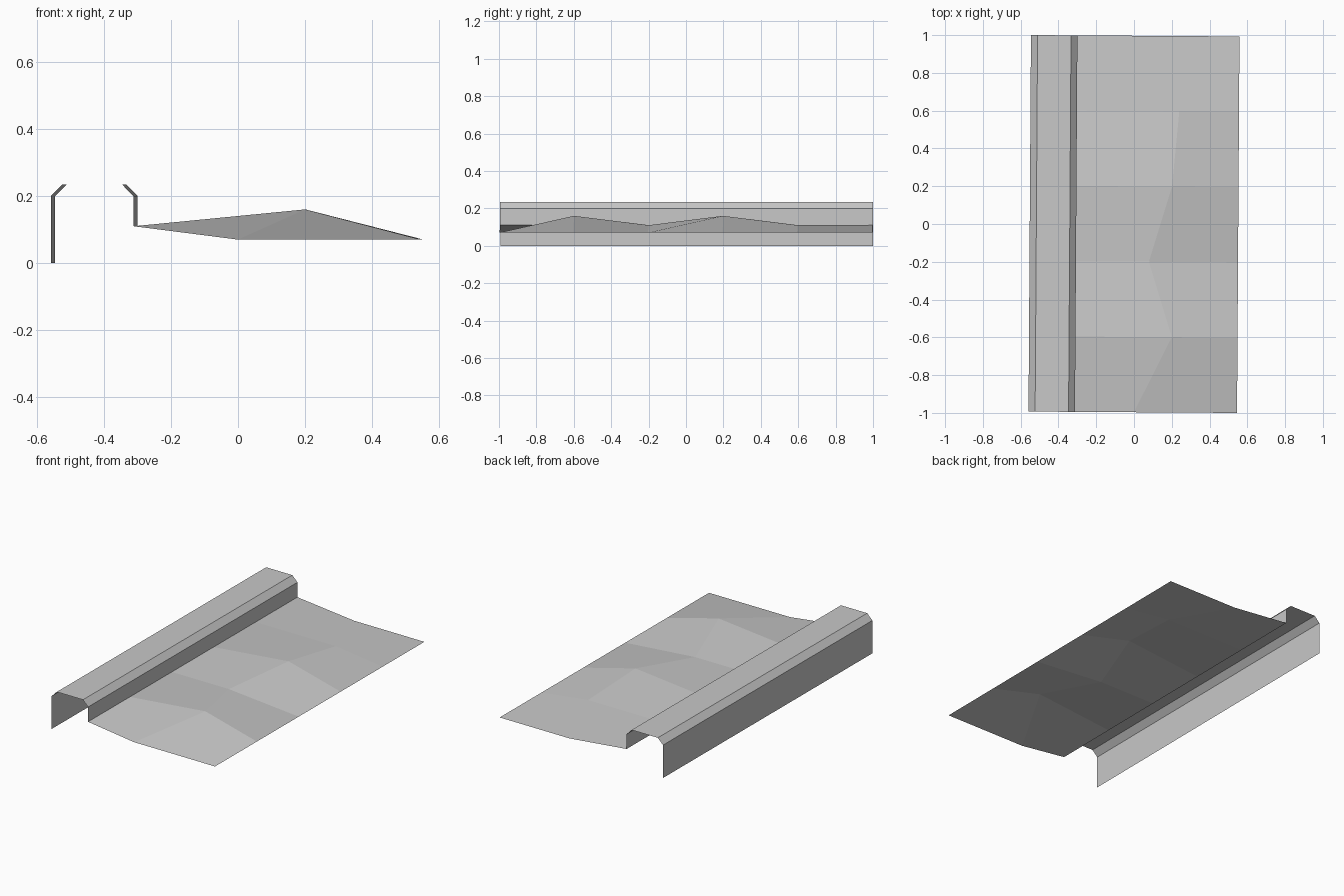
import bpy
import bmesh

cube = bpy.data.objects.get("Cube")
if cube:
    bpy.data.objects.remove(cube, do_unlink=True)

grey = bpy.data.materials.new("plain_grey")
grey.use_nodes = True
colour = (0.58, 0.58, 0.58, 1)
grey.diffuse_color = colour
grey.node_tree.nodes["Principled BSDF"].inputs["Base Color"].default_value = colour

TURN = 0.0065                      # slight turn about the vertical
HALF = 0.9965
STATIONS = [HALF * t for t in (-1, -0.6, -0.2, 0.2, 0.6, 1)]


def turned(x, y, z):
    return (x + TURN * y, y - TURN * x, z)


def strip(bm, left, right):
    """Quads facing up between two rows of vertices running along y."""
    for i in range(len(left) - 1):
        bm.faces.new((right[i], right[i + 1], left[i + 1], left[i]))


def finish(bm, name):
    mesh = bpy.data.meshes.new(name)
    bm.to_mesh(mesh)
    bm.free()
    mesh.materials.append(grey)
    obj = bpy.data.objects.new(name, mesh)
    bpy.context.collection.objects.link(obj)


# Raised kerb: an open chamfered channel swept along the length
profile = [(-0.552, 0), (-0.552, 0.2), (-0.517, 0.235),
           (-0.34, 0.235), (-0.306, 0.2), (-0.306, 0.11)]
bm = bmesh.new()
rows = [[bm.verts.new(turned(x, y, z)) for y in (-HALF, HALF)] for x, z in profile]
for left, right in zip(rows, rows[1:]):
    strip(bm, left, right)
finish(bm, "raised_kerb")

# Uneven ground: straight inner and outer edges with a wandering middle line
middle = [(0.006, 0.07), (0.204, 0.16), (0.08, 0.11),
          (0.2, 0.16), (0.236, 0.11), (0.08, 0.07)]
bm = bmesh.new()
inner = [bm.verts.new(turned(-0.306, y, 0.11)) for y in STATIONS]
mid = [bm.verts.new(turned(x, y, z)) for y, (x, z) in zip(STATIONS, middle)]
outer = [bm.verts.new(turned(0.552, y, 0.07)) for y in STATIONS]
strip(bm, inner, mid)
strip(bm, mid, outer)
finish(bm, "uneven_ground")
